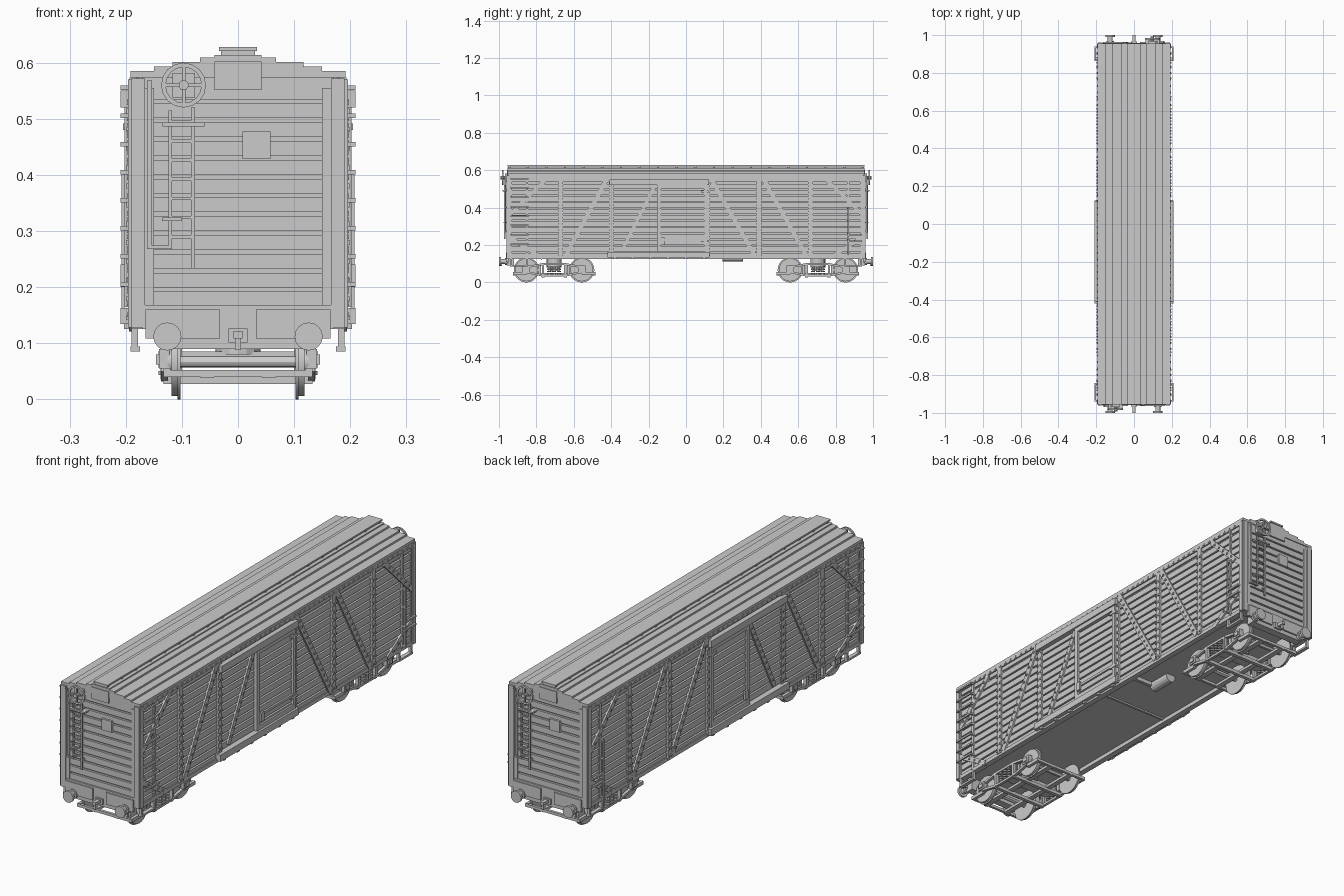
import bpy, bmesh, math
from mathutils import Vector, Matrix


def box(bm, x0, x1, y0, y1, z0, z1):
    m = Matrix.Translation(((x0 + x1) / 2, (y0 + y1) / 2, (z0 + z1) / 2))
    bmesh.ops.create_cube(bm, size=1, matrix=m @ Matrix.Diagonal((abs(x1 - x0), abs(y1 - y0), abs(z1 - z0), 1)))


def bar(bm, p, q, w, d):
    """Straight bar in a side wall plane: w across, d deep along x."""
    p, q = Vector(p), Vector(q)
    v = q - p
    rot = Matrix.Rotation(math.atan2(v.z, v.y), 4, 'X')
    m = Matrix.Translation((p + q) / 2) @ rot @ Matrix.Diagonal((d, v.length, w, 1))
    bmesh.ops.create_cube(bm, size=1, matrix=m)


def cyl(bm, c, axis, r, length, seg=16):
    rot = Vector((0, 0, 1)).rotation_difference(Vector(axis)).to_matrix().to_4x4()
    bmesh.ops.create_cone(bm, cap_ends=True, segments=seg, radius1=r, radius2=r, depth=length,
                          matrix=Matrix.Translation(c) @ rot)


def ring(bm, c, r, w, depth, seg=16):
    """Flat hoop facing y."""
    c = Vector(c)
    rows = []
    for i in range(seg):
        a = 2 * math.pi * i / seg
        d = Vector((math.cos(a), 0, math.sin(a)))
        rows.append([bm.verts.new(c + d * rr + Vector((0, yy, 0))) for rr, yy in
                     ((r, -depth / 2), (r, depth / 2), (r - w, depth / 2), (r - w, -depth / 2))])
    for i in range(seg):
        a, b = rows[i], rows[(i + 1) % seg]
        for k in range(4):
            bm.faces.new((a[k], a[(k + 1) % 4], b[(k + 1) % 4], b[k]))


def finish(name, bm, mirror=False, turn=False, smooth=False):
    """Make the object; mirror across x, or add a copy turned 180 degrees about z."""
    bmesh.ops.recalc_face_normals(bm, faces=bm.faces)
    me = bpy.data.meshes.new(name)
    bm.to_mesh(me)
    bm.free()
    ob = bpy.data.objects.new(name, me)
    bpy.context.collection.objects.link(ob)
    if mirror:
        ob.modifiers.new("mirror", 'MIRROR')
    if smooth:
        bpy.context.view_layer.objects.active = ob
        ob.select_set(True)
        bpy.ops.object.shade_smooth_by_angle()
        ob.select_set(False)
    if turn:
        back = ob.copy()
        back.name = name + "_back"
        back.rotation_euler.z = math.pi
        bpy.context.collection.objects.link(back)
    return ob


N = bmesh.new
PITCH = 0.0335
SLATS = [0.165 + PITCH * i for i in range(12)]

# Inner body and floor
b = N()
box(b, -.178, .178, -.942, .942, .145, .585)
finish("body_core", b)

# Stepped roof with running board
half = [(.192, .574), (.192, .585), (.15, .585), (.15, .593), (.117, .593), (.117, .601),
        (.068, .601), (.068, .609), (.042, .609), (.042, .614)]
b = N()
prof = half + [(-x, z) for x, z in reversed(half)]
f = b.faces.new([b.verts.new((x, -.955, z)) for x, z in prof])
ext = bmesh.ops.extrude_face_region(b, geom=[f])
bmesh.ops.translate(b, vec=(0, 1.91, 0), verts=[v for v in ext['geom'] if isinstance(v, bmesh.types.BMVert)])
finish("roof", b)
b = N()
box(b, -.034, .034, -.955, .955, .621, .628)
for i in range(20):
    y = -.945 + i * 1.89 / 19
    box(b, -.03, .03, y - .006, y + .006, .612, .622)
finish("running_board", b)

# Side slats
b = N()
for z in SLATS:
    box(b, .176, .187, -.945, .945, z - .0325, z - .0065)
box(b, .176, .187, -.945, .945, .538, .576)
finish("side_slats", b, True)

# Side sill and eaves strip with bolts
b = N()
box(b, .165, .191, -.95, .95, .125, .142)
box(b, .18, .193, -.95, .95, .556, .574)
for i in range(56):
    y = -.935 + i * .034
    box(b, .192, .196, y - .005, y + .005, .559, .567)
finish("side_sill_and_eaves", b, True)

# Posts, diagonals and their bolts
b = N()
for y in (-.67, -.4, .115, .39, .665):
    box(b, .18, .194, y - .013, y + .013, .135, .56)
    for z in SLATS:
        for s in (-1, 1):
            box(b, .192, .199, y + s * .009 - .0035, y + s * .009 + .0035, z - .024, z - .015)
for y in (-.85, .868):
    box(b, .18, .192, y - .006, y + .006, .135, .56)
for y in (-.945, .945):
    box(b, .176, .196, y - .01, y + .01, .128, .57)
finish("side_posts", b, True)
b = N()
for p, q, w in (((-.645, .14), (-.42, .56), .026), ((-.34, .175), (-.165, .52), .022),
                ((.13, .56), (.37, .14), .026), ((.41, .56), (.645, .14), .026),
                ((-.935, .37), (-.745, .555), .022), ((.935, .37), (.745, .555), .022),
                ((-.935, .235), (-.765, .13), .022), ((.935, .235), (.765, .13), .022)):
    P, Q = Vector((.188, *p)), Vector((.188, *q))
    bar(b, P, Q, w, .012)
    n = int((Q - P).length / .034)
    for i in range(1, n):
        c = P.lerp(Q, i / n)
        box(b, .192, .198, c.y - .004, c.y + .004, c.z - .004, c.z + .004)
finish("side_diagonals", b, True)

# Sliding door, track and threshold
b = N()
for y0, y1, z0, z1 in ((-.155, -.135, .165, .52), (.095, .112, .165, .52), (-.135, .095, .5, .52),
                       (-.135, .095, .165, .185), (-.125, .095, .222, .233)):
    box(b, .182, .202, y0, y1, z0, z1)
for z in SLATS[1:-1]:
    box(b, .182, .194, -.14, .1, z - .0325, z - .0065)
box(b, .2, .209, -.135, -.115, .2, .24)
for z in (.215, .48):
    box(b, .196, .205, .08, .12, z, z + .012)
finish("sliding_door", b, True)
b = N()
box(b, .18, .209, -.41, .122, .52, .55)
box(b, .17, .209, -.42, .125, .134, .163)
for i in range(6):
    y = -.38 + i * .095
    box(b, .175, .203, y - .008, y + .008, .125, .136)
finish("door_track_and_threshold", b, True)

# Side ladder, grab irons and stirrup steps
b = N()
for i in range(8):
    z = .205 + i * .05
    box(b, .202, .209, -.935, -.845, z - .004, z + .004)
    for y in (-.935, -.845):
        box(b, .185, .209, y - .004, y + .004, z - .004, z + .004)
box(b, .202, .208, .864, .872, .15, .4)
for z in (.15, .235, .32, .4):
    box(b, .185, .208, .864, .872, z - .004, z + .004)
for z in (.22, .255):
    box(b, .2, .208, .87, .94, z - .004, z + .004)
    box(b, .185, .208, .933, .94, z - .004, z + .004)
for y0, y1 in ((-.935, -.85), (.85, .935)):
    for y in (y0, y1):
        box(b, .178, .19, y - .005, y + .005, .085, .14)
    box(b, .175, .192, y0 - .005, y1 + .005, .085, .094)
finish("side_ladders_and_steps", b, True)

# End wall: boards, frame, plates
b = N()
for z in SLATS[1:]:
    box(b, -.17, .17, -.951, -.935, z - .0325, z - .0065)
box(b, -.17, .17, -.951, -.935, .534, .58)
for s in (-1, 1):
    box(b, s * .15, s * .166, -.955, -.935, .165, .555)
    box(b, s * .166, s * .19, -.96, -.93, .128, .572)
box(b, -.042, .042, -.958, -.94, .551, .602)
box(b, .008, .058, -.96, -.94, .428, .477)
finish("end_wall", b, turn=True)

# Buffer beam, buffers and coupler
b = N()
box(b, -.17, .17, -.958, -.92, .125, .168)
box(b, -.135, .135, -.956, -.92, .09, .13)
for s in (-1, 1):
    box(b, s * .032, s * .165, -.963, -.95, .108, .16)
    cyl(b, (s * .126, -.972, .112), (0, 1, 0), .013, .045, 12)
    cyl(b, (s * .126, -.962, .112), (0, 1, 0), .02, .012, 12)
    cyl(b, (s * .126, -.995, .112), (0, 1, 0), .025, .01, 16)
box(b, -.017, .017, -.966, -.94, .101, .126)
box(b, -.008, .008, -1, -.95, .108, .122)
box(b, -.005, .005, -.995, -.983, .088, .112)
finish("buffers_and_coupler", b, turn=True)

# Brake wheel and end ladder
b = N()
ring(b, (-.097, -.98, .56), .04, .008, .008)
cyl(b, (-.097, -.972, .56), (0, 1, 0), .009, .04, 10)
box(b, -.135, -.059, -.982, -.976, .557, .563)
box(b, -.1, -.094, -.982, -.976, .522, .598)
box(b, -.117, -.077, -.968, -.945, .538, .582)
finish("brake_wheel", b, turn=True)
b = N()
box(b, -.124, -.118, -.972, -.966, .268, .515)
box(b, -.084, -.077, -.972, -.966, .233, .52)
box(b, -.162, -.153, -.97, -.962, .268, .568)
box(b, -.162, -.12, -.97, -.962, .268, .274)
for i in range(7):
    z = .29 + i * .034
    box(b, -.124, -.077, -.972, -.966, z - .003, z + .003)
box(b, -.135, -.06, -.98, -.945, .486, .493)
box(b, -.135, -.1, -.975, -.945, .318, .324)
for x in (-.121, -.08, -.157):
    for z in (.275, .4, .5):
        box(b, x - .003, x + .003, -.968, -.945, z - .003, z + .003)
finish("end_ladder", b, turn=True)

# Brake gear under the floor
b = N()
cyl(b, (.05, .25, .135), (0, 1, 0), .024, .11, 14)
box(b, .04, .17, .19, .205, .128, .148)
box(b, -.17, .17, -.01, .0, .138, .148)
finish("underfloor_brake_gear", b)

# Bogies: wheelsets, side frames and cross bars
for tag, yc in (("front", -.705), ("rear", .705)):
    b = N()
    for o in (-.148, .148):
        y = yc + o
        cyl(b, (0, y, .067), (1, 0, 0), .01, .27, 12)
        for s in (-1, 1):
            cyl(b, (s * .1105, y, .067), (1, 0, 0), .061, .016, 28)
            cyl(b, (s * .105, y, .067), (1, 0, 0), .067, .005, 28)
            cyl(b, (s * .116, y, .067), (1, 0, 0), .022, .02, 14)
    finish(tag + "_wheelsets", b, smooth=True)
    b = N()
    for o in (-.148, .148):
        y = yc + o
        box(b, .122, .141, y - .02, y + .02, .055, .09)
        box(b, .135, .146, y - .012, y + .012, .062, .08)
        bar(b, (.131, y, .055), (.131, yc + o * .4, .037), .011, .012)
        bar(b, (.131, y, .082), (.131, yc + o * .4, .098), .011, .012)
        box(b, .124, .138, yc + o * .4 - .006, yc + o * .4 + .006, .035, .1)
    box(b, .125, .137, yc - .065, yc + .065, .032, .042)
    box(b, .125, .137, yc - .065, yc + .065, .092, .103)
    for k in (-1, 0, 1):
        for j in range(4):
            cyl(b, (.131, yc + k * .026, .047 + j * .012), (0, 0, 1), .011, .007, 10)
    finish(tag + "_bogie_side_frames", b, True)
    b = N()
    box(b, -.13, .13, yc - .03, yc + .03, .06, .085)
    cyl(b, (0, yc, .115), (0, 0, 1), .04, .07, 16)
    for s in (-1, 1):
        box(b, -.133, .133, yc + s * .06 - .008, yc + s * .06 + .008, .027, .042)
        box(b, -.133, .133, yc + s * .215 - .006, yc + s * .215 + .006, .04, .052)
        box(b, s * .043, s * .067, yc - .22, yc + .22, .038, .05)
        for k in (-1, 1):
            box(b, s * .1, s * .12, yc + k * .07, yc + k * .085, .04, .09)
            box(b, s * .12, s * .133, yc + k * .148, yc + k * .22, .04, .055)
    finish(tag + "_bogie_cross_bars", b)
